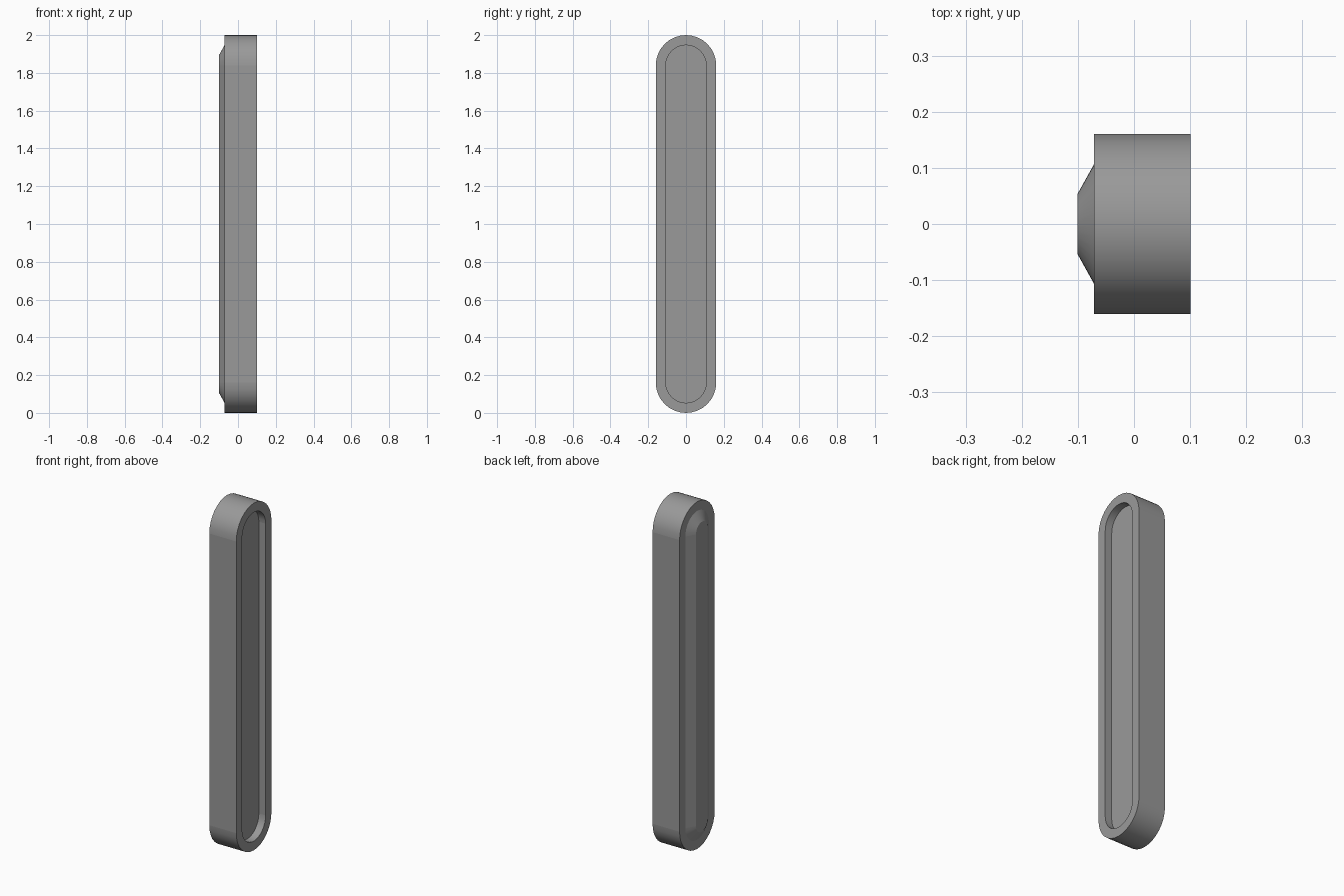
import bpy, bmesh, math

if "Cube" in bpy.data.objects:
    bpy.data.objects.remove(bpy.data.objects["Cube"])

SEGMENTS = 16      # sides per rounded end
STRAIGHT = 0.84    # half length of the straight sides


def stadium(bm, x, r):
    """Ring of vertices: a pill outline of radius r in the YZ plane."""
    ring = []
    for centre, start in ((1 + STRAIGHT, 0), (1 - STRAIGHT, math.pi)):
        for i in range(SEGMENTS + 1):
            a = start + math.pi * i / SEGMENTS
            ring.append(bm.verts.new((x, r * math.cos(a), centre + r * math.sin(a))))
    return ring


# Nested outlines from recess floor, over the rim, to the raised back
profile = [
    (0.058, 0.107),   # recess floor
    (0.101, 0.107),   # recess lip
    (0.101, 0.160),   # outer front edge
    (-0.071, 0.160),  # outer back edge
    (-0.071, 0.107),  # base of raised back
    (-0.101, 0.053),  # top of raised back
]

bm = bmesh.new()
rings = [stadium(bm, x, r) for x, r in profile]
for a, b in zip(rings, rings[1:]):
    n = len(a)
    for i in range(n):
        j = (i + 1) % n
        bm.faces.new((a[i], a[j], b[j], b[i]))
bm.faces.new(rings[0])
bm.faces.new(rings[-1][::-1])
bmesh.ops.recalc_face_normals(bm, faces=bm.faces)

mesh = bpy.data.meshes.new("pill_bar")
bm.to_mesh(mesh)
bm.free()
bar = bpy.data.objects.new("pill_bar", mesh)
bpy.context.collection.objects.link(bar)

# Smooth ends, crisp rims
bpy.context.view_layer.objects.active = bar
bar.select_set(True)
bpy.ops.object.shade_smooth_by_angle(angle=math.radians(20))

# Keep the straight sides flat where they meet the rounded ends
for edge in mesh.edges:
    if all(abs(abs(mesh.vertices[v].co.z - 1) - STRAIGHT) < 1e-4 for v in edge.vertices):
        edge.use_edge_sharp = True

# Dark grey finish
grey = bpy.data.materials.new("dark_grey")
grey.diffuse_color = (0.32, 0.32, 0.32, 1)
grey.use_nodes = True
grey.node_tree.nodes["Principled BSDF"].inputs["Base Color"].default_value = grey.diffuse_color
mesh.materials.append(grey)
